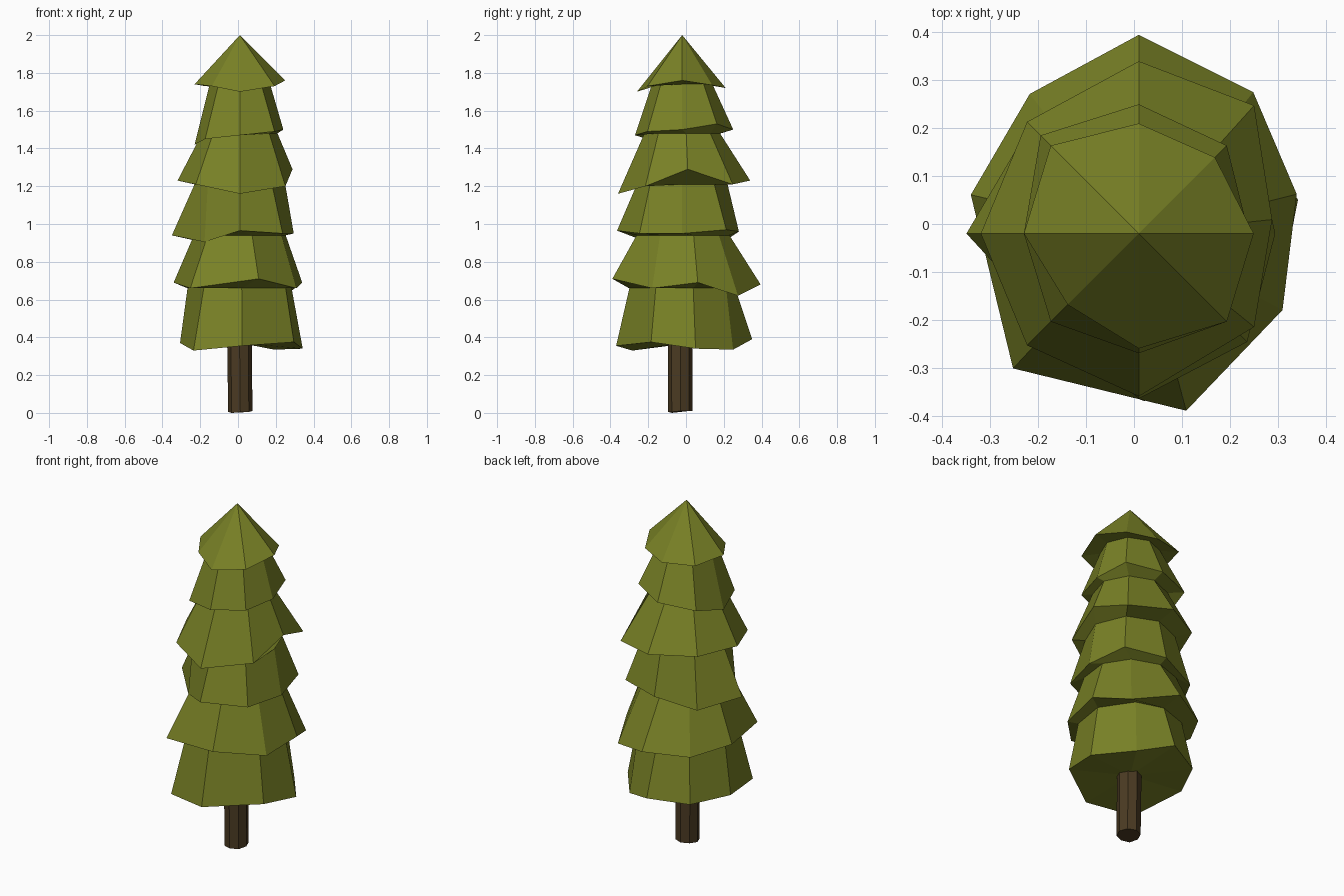
import bpy, bmesh
from math import cos, sin, radians

if "Cube" in bpy.data.objects:
    bpy.data.objects.remove(bpy.data.objects["Cube"])

CX, CY = 0.01, -0.02   # tree axis


def material(name, rgb):
    m = bpy.data.materials.new(name)
    m.diffuse_color = (*rgb, 1)
    m.use_nodes = True
    m.node_tree.nodes["Principled BSDF"].inputs["Base Color"].default_value = m.diffuse_color
    return m


def finish(bm, name, mat):
    bmesh.ops.recalc_face_normals(bm, faces=bm.faces)
    mesh = bpy.data.meshes.new(name)
    bm.to_mesh(mesh)
    bm.free()
    mesh.materials.append(mat)
    ob = bpy.data.objects.new(name, mesh)
    bpy.context.collection.objects.link(ob)
    return ob


def ring(bm, radii, heights, skew=(0,) * 8, cx=CX, cy=CY):
    # eight points, counter-clockwise from the front
    out = []
    for i in range(8):
        a = radians(-90 + 45 * i + skew[i])
        out.append(bm.verts.new((cx + radii[i] * cos(a), cy + radii[i] * sin(a), heights[i])))
    return out


def bridge(bm, a, b):
    for i in range(8):
        j = (i + 1) % 8
        bm.faces.new((a[i], a[j], b[j], b[i]))


def fan(bm, r, point):
    p = bm.verts.new(point)
    for i in range(8):
        bm.faces.new((r[i], r[(i + 1) % 8], p))


# Branch tiers, top to bottom: top radius, top height, hem radii, hem heights, hem twist
STRAIGHT = (0,) * 8
TIERS = [
    (0, 2.0, (.24, .26, .24, .225, .23, .26, .24, .21),
     (1.70, 1.73, 1.76, 1.735, 1.72, 1.73, 1.74, 1.73), STRAIGHT),
    (.16, 1.74, (.25, .26, .23, .26, .27, .29, .24, .26),
     (1.47, 1.49, 1.50, 1.53, 1.50, 1.48, 1.42, 1.45), STRAIGHT),
    (.20, 1.48, (.34, .31, .28, .36, .36, .33, .33, .33),
     (1.16, 1.20, 1.29, 1.21, 1.23, 1.23, 1.23, 1.21), (0, 6, 6, 3, 0, 0, 0, 0)),
    (.24, 1.21, (.345, .32, .285, .33, .30, .32, .36, .265),
     (.965, .95, .95, .97, .96, .91, .94, .905), STRAIGHT),
    (.25, .94, (.383, .34, .34, .38, .415, .37, .36, .385),
     (.71, .66, .69, .62, .68, .66, .69, .66), (15, 17, 14, 6, 0, -7, -13, 2)),
    (.28, .66, (.35, .33, .34, .325, .37, .34, .32, .36),
     (.355, .375, .34, .335, .39, .37, .37, .33), (2, 15, 12, 11, 0, -7, -8, 2)),
]

bm = bmesh.new()
previous = None
for top_r, top_z, radii, heights, skew in TIERS:
    hem = ring(bm, radii, heights, skew)
    if previous is None:
        fan(bm, hem, (CX, CY, top_z))
    else:
        collar = ring(bm, [top_r] * 8, [top_z] * 8, skew)
        bridge(bm, previous, collar)   # underside of the tier above
        bridge(bm, collar, hem)        # sloping skirt
    previous = hem
fan(bm, previous, (CX, CY, .37))
finish(bm, "foliage", material("olive green", (.19, .22, .019)))

# Trunk
bm = bmesh.new()
base = ring(bm, [.064] * 8, (.005, .005, .01, .01, .01, .01, .005, 0), cx=.012, cy=-.03)
head = ring(bm, [.066] * 8, [.42] * 8, cx=.008, cy=-.03)
bridge(bm, base, head)
bm.faces.new(base)
bm.faces.new(head)
finish(bm, "trunk", material("dark brown", (.07, .043, .016)))
